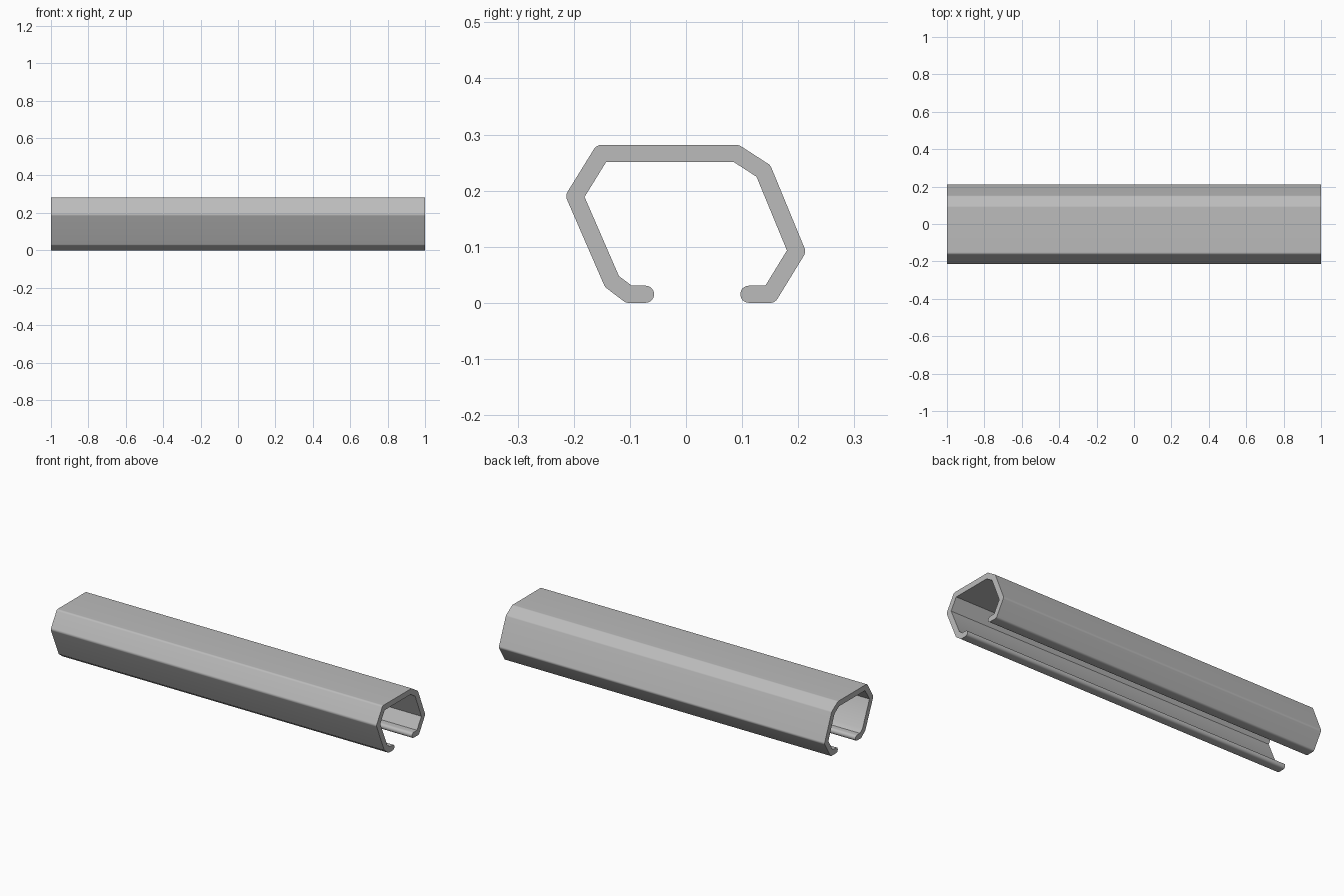
import bpy, bmesh
from math import atan2, cos, sin, pi, radians
from mathutils import Vector

cube = bpy.data.objects.get("Cube")
if cube:
    bpy.data.objects.remove(cube, do_unlink=True)

HALF_LENGTH = 1.0
RADIUS = 0.0153      # half the sheet thickness
STEPS = 8            # segments in each rounded bend

# Centre line of the bent sheet in (y, z), from one lip round to the other
path = [Vector(p) for p in (
    (-0.072, 0.0153), (-0.102, 0.0153), (-0.132, 0.038), (-0.198, 0.19),
    (-0.151, 0.266), (0.09, 0.266), (0.138, 0.235), (0.197, 0.092),
    (0.15, 0.0153), (0.112, 0.0153))]


def arc(centre, start, sweep):
    """Points of a round bend about a centre."""
    angles = [start + sweep * i / STEPS for i in range(STEPS + 1)]
    return [centre + RADIUS * Vector((cos(a), sin(a))) for a in angles]


def left_side(points):
    """Offset a path to its left: round outside bends, sharp inside ones."""
    side = []
    for a, b, c in zip(points, points[1:], points[2:]):
        d1, d2 = (b - a).normalized(), (c - b).normalized()
        n1, n2 = Vector((-d1.y, d1.x)), Vector((-d2.y, d2.x))
        turn = atan2(d1.x * d2.y - d1.y * d2.x, d1.dot(d2))
        if turn < 0:
            side += arc(b, atan2(n1.y, n1.x), turn)
        else:
            side.append(b + (n1 + n2) * RADIUS / (1 + n1.dot(n2)))
    # Rounded lip at the end of the path
    side += arc(points[-1], atan2(n2.y, n2.x), -pi)
    return side


outline = left_side(path) + left_side(path[::-1])

# Extrude the profile along the rail
bm = bmesh.new()
profile = bm.faces.new([bm.verts.new((-HALF_LENGTH, p.x, p.y)) for p in outline])
end = bmesh.ops.extrude_face_region(bm, geom=[profile], use_keep_orig=True)
moved = [v for v in end["geom"] if isinstance(v, bmesh.types.BMVert)]
bmesh.ops.translate(bm, verts=moved, vec=(2 * HALF_LENGTH, 0, 0))
bmesh.ops.recalc_face_normals(bm, faces=bm.faces)
mesh = bpy.data.meshes.new("slotted_rail")
bm.to_mesh(mesh)
bm.free()

# Plain grey metal
grey = bpy.data.materials.new("grey_metal")
grey.use_nodes = True
colour = (0.5, 0.5, 0.5, 1)
grey.diffuse_color = colour
grey.node_tree.nodes["Principled BSDF"].inputs["Base Color"].default_value = colour
mesh.materials.append(grey)

rail = bpy.data.objects.new("slotted_rail", mesh)
bpy.context.collection.objects.link(rail)
bpy.context.view_layer.objects.active = rail
rail.select_set(True)
bpy.ops.object.shade_smooth_by_angle(angle=radians(30))
